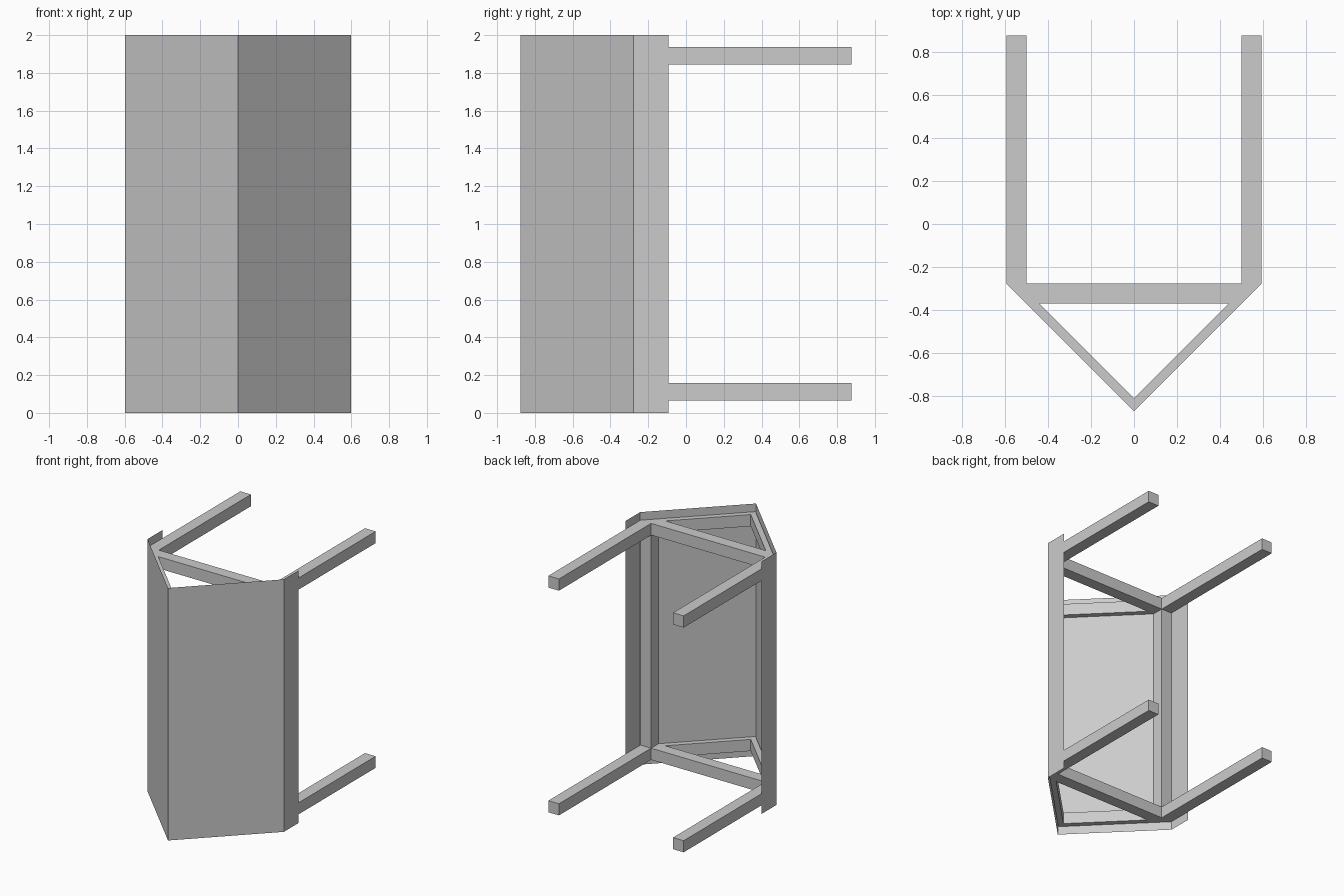
import bpy, bmesh

if "Cube" in bpy.data.objects:
    bpy.data.objects.remove(bpy.data.objects["Cube"])


def make_part(name, profile, z0, z1, closed=True):
    """Extrude a right-half plan profile from z0 to z1, then mirror it across x = 0."""
    bm = bmesh.new()
    low = [bm.verts.new((x, y, z0)) for x, y in profile]
    high = [bm.verts.new((x, y, z1)) for x, y in profile]
    n = len(profile)
    for i in range(n if closed else n - 1):
        j = (i + 1) % n
        # leave the centre seam open so the halves join cleanly
        if abs(profile[i][0]) < 1e-6 and abs(profile[j][0]) < 1e-6:
            continue
        bm.faces.new((low[i], low[j], high[j], high[i]))
    if closed:
        bm.faces.new(low[::-1])
        bm.faces.new(high)
    else:
        bmesh.ops.recalc_face_normals(bm, faces=bm.faces[:])
    mesh = bpy.data.meshes.new(name)
    bm.to_mesh(mesh)
    bm.free()
    obj = bpy.data.objects.new(name, mesh)
    bpy.context.collection.objects.link(obj)
    obj.modifiers.new("mirror", 'MIRROR').use_axis[0] = True
    return obj


LOW, HIGH = (0.065, 0.157), (1.845, 1.938)

# Horizontal frames: V-shaped nose, cross bar and two rear arms in one piece
frame = [(0, -0.87), (0.593, -0.277), (0.593, 0.876), (0.5, 0.876),
         (0.5, -0.277), (0, -0.277), (0, -0.37), (0.44, -0.37), (0, -0.81)]
make_part("lower_frame", frame, *LOW)
make_part("upper_frame", frame, *HIGH)

# Triangular corner posts between the frames
make_part("corner_post", [(0.5, -0.37), (0.593, -0.277), (0.5, -0.277)], LOW[1], HIGH[0])

# Thin folded sheet covering the nose, with short side flanges
make_part("cover_sheet", [(0, -0.876), (0.597, -0.279), (0.597, -0.093)], 0, 2, closed=False)
